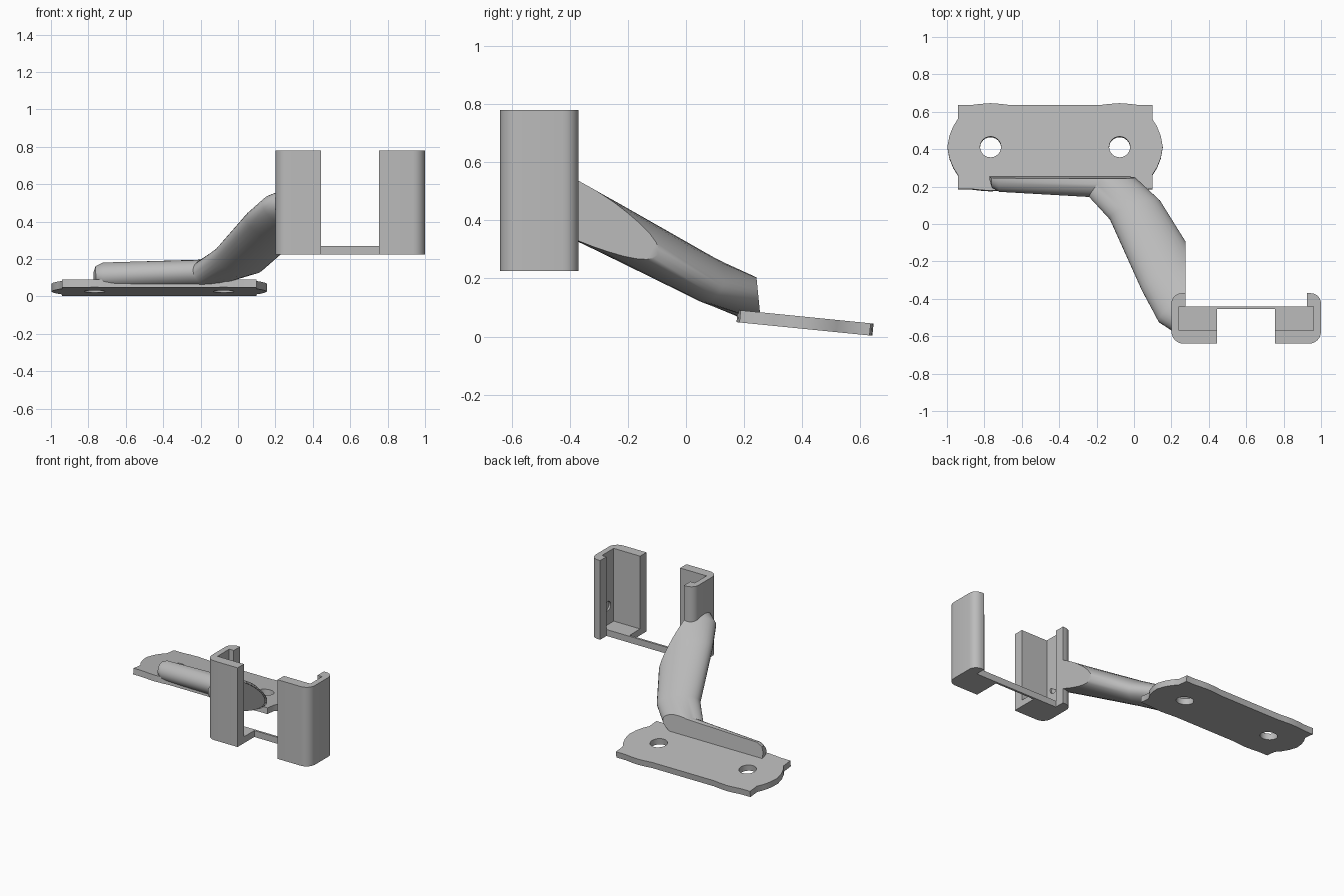
import bpy, bmesh, math
from mathutils import Vector, Matrix

cube = bpy.data.objects.get("Cube")
if cube:
    bpy.data.objects.remove(cube, do_unlink=True)

# One plain grey for the whole part
grey = bpy.data.materials.new("plain_grey")
grey.use_nodes = True
grey.diffuse_color = (0.5, 0.5, 0.5, 1)
grey.node_tree.nodes["Principled BSDF"].inputs["Base Color"].default_value = (0.5, 0.5, 0.5, 1)


def add(name, mesh):
    obj = bpy.data.objects.new(name, mesh)
    bpy.context.collection.objects.link(obj)
    mesh.materials.clear()
    mesh.materials.append(grey)
    return obj


def bake(obj):
    """Mesh of an object with its curve fill or modifiers applied."""
    bpy.context.view_layer.update()
    dg = bpy.context.evaluated_depsgraph_get()
    return bpy.data.meshes.new_from_object(obj.evaluated_get(dg))


def extrude_outline(name, loops, thickness):
    """Flat filled outline (first loop) with holes, centred on local z."""
    cu = bpy.data.curves.new(name, "CURVE")
    cu.dimensions = "2D"
    cu.fill_mode = "BOTH"
    cu.extrude = thickness / 2
    for loop in loops:
        sp = cu.splines.new("POLY")
        sp.points.add(len(loop) - 1)
        for p, (x, y) in zip(sp.points, loop):
            p.co = (x, y, 0, 1)
        sp.use_cyclic_u = True
    tmp = bpy.data.objects.new("outline", cu)
    bpy.context.collection.objects.link(tmp)
    mesh = bake(tmp)
    bpy.data.objects.remove(tmp, do_unlink=True)
    bm = bmesh.new()
    bm.from_mesh(mesh)
    bmesh.ops.remove_doubles(bm, verts=bm.verts, dist=1e-4)
    bmesh.ops.recalc_face_normals(bm, faces=bm.faces)
    bm.to_mesh(mesh)
    bm.free()
    return add(name, mesh)


def box(name, lo, hi):
    lo, hi = Vector(lo), Vector(hi)
    bm = bmesh.new()
    bmesh.ops.create_cube(bm, size=1, matrix=Matrix.Translation((lo + hi) / 2) @ Matrix.Diagonal((*(hi - lo), 1)))
    mesh = bpy.data.meshes.new(name)
    bm.to_mesh(mesh)
    bm.free()
    return add(name, mesh)


def cut(obj, cutter):
    mod = obj.modifiers.new("cut", "BOOLEAN")
    mod.operation = "DIFFERENCE"
    mod.solver = "EXACT"
    mod.object = cutter
    mesh = bake(obj)
    obj.modifiers.clear()
    obj.data = mesh


def arc(cx, cy, r, start, end, n):
    angles = [math.radians(start + (end - start) * i / n) for i in range(n + 1)]
    return [(cx + r * math.cos(a), cy + r * math.sin(a)) for a in angles]


# Mounting plate: one quarter outline mirrored both ways, two screw holes
quarter = [(.24, .225), (.29, .231), (.345, .235), (.4, .231), (.45, .225), (.52, .225),
           (.52, .15), (.545, .11), (.565, .06), (.576, 0)]
half = quarter + [(x, -y) for x, y in quarter[-2::-1]]
outline = half + [(-x, y) for x, y in half[::-1]]
holes = [arc(s * .345, 0, .056, 0, 345, 23) for s in (-1, 1)]
plate = extrude_outline("mounting_plate", [outline] + holes, .042)
plate.location = (-.422, .41, .047)
plate.rotation_euler.x = -math.atan(.1)

# Holder jaws: C-shaped profile, mirrored for the other side
left_edge, mid, z0, z1 = .2, .6, .225, .78
jaw = ([(.275, -.44), (.275, -.37)] + arc(.255, -.425, .055, 90, 180, 6)
       + arc(.265, -.575, .065, 180, 270, 6)
       + [(.445, -.64), (.445, -.57), (.24, -.57), (.24, -.44)])
jaws = []
for name, pts in (("right_jaw", jaw), ("left_jaw", [(2 * mid - x, y) for x, y in jaw])):
    ob = extrude_outline(name, [pts], z1 - z0)
    ob.data.transform(Matrix.Translation((0, 0, (z0 + z1) / 2)))
    jaws.append(ob)

# Floor of each jaw and the thin strip joining them
floor_z = .27
box("right_jaw_floor", (.23, -.6, z0), (.445, -.44, floor_z))
box("left_jaw_floor", (.755, -.6, z0), (.97, -.44, floor_z))
box("bridge_strip", (.44, -.455, z0), (.76, -.44, floor_z))

# Shallow round recess in both side walls
bm = bmesh.new()
bmesh.ops.create_cone(bm, cap_ends=True, segments=20, radius1=.032, radius2=.032, depth=.744,
                      matrix=Matrix.Translation((mid, -.505, .4)) @ Matrix.Rotation(math.pi / 2, 4, "Y"))
mesh = bpy.data.meshes.new("recess_cutter")
bm.to_mesh(mesh)
bm.free()
recess = add("recess_cutter", mesh)
for ob in jaws:
    cut(ob, recess)
bpy.data.objects.remove(recess, do_unlink=True)

# Arm: oval sections as front point, back point, height, half thickness, roll
rows = [(-.772, .235, -.772, .265, .11, .02, 0),
        (-.76, .195, -.76, .305, .11, .052, 0),
        (-.72, .172, -.72, .33, .112, .07, 0),
        (-.24, .145, -.08, .33, .125, .073, .01),
        (-.13, .03, .14, .12, .195, .078, .035),
        (.04, -.35, .34, -.2, .38, .09, .04),
        (.13, -.52, .42, -.3, .45, .095, .045),
        (.2, -.565, .5, -.35, .475, .1, .045),
        (.3, -.6, .6, -.4, .49, .1, .04)]
mids = [Vector(((r[0] + r[2]) / 2, (r[1] + r[3]) / 2, r[4])) for r in rows]
bm = bmesh.new()
rings, sides = [], 32
for i, (fx, fy, kx, ky, z, b, roll) in enumerate(rows):
    across = Vector((kx - fx, ky - fy, -2 * roll)) / 2
    along = mids[min(i + 1, len(rows) - 1)] - mids[max(i - 1, 0)]
    up = along.cross(across).normalized() * b
    angles = [2 * math.pi * k / sides for k in range(sides)]
    rings.append([bm.verts.new(mids[i] + across * math.cos(a) + up * math.sin(a)) for a in angles])
for r, s in zip(rings, rings[1:]):
    for k in range(sides):
        n = (k + 1) % sides
        bm.faces.new((r[k], r[n], s[n], s[k]))
bm.faces.new(rings[0])
bm.faces.new(rings[-1])
bmesh.ops.recalc_face_normals(bm, faces=bm.faces)
# Flat trims: behind the arm, and flush with the jaw's inner side
for point, normal in (((0, .254, .09), (0, 1, .1)), ((.275, 0, 0), (1, 0, 0))):
    geom = bm.verts[:] + bm.edges[:] + bm.faces[:]
    bmesh.ops.bisect_plane(bm, geom=geom, plane_co=point, plane_no=normal, clear_outer=True)
    bmesh.ops.holes_fill(bm, edges=[e for e in bm.edges if e.is_boundary], sides=0)
bmesh.ops.recalc_face_normals(bm, faces=bm.faces)
mesh = bpy.data.meshes.new("arm")
bm.to_mesh(mesh)
bm.free()
arm = add("arm", mesh)

# Keep the holder's cavity clear of the arm
cavity = box("cavity_cutter", (.24, -.57, floor_z), (.96, -.44, 1))
cut(arm, cavity)
bpy.data.objects.remove(cavity, do_unlink=True)

# Smooth curved faces, keep crisp edges
for ob in [plate, arm] + jaws:
    bpy.ops.object.select_all(action="DESELECT")
    ob.select_set(True)
    bpy.context.view_layer.objects.active = ob
    bpy.ops.object.shade_smooth_by_angle(angle=math.radians(35))
